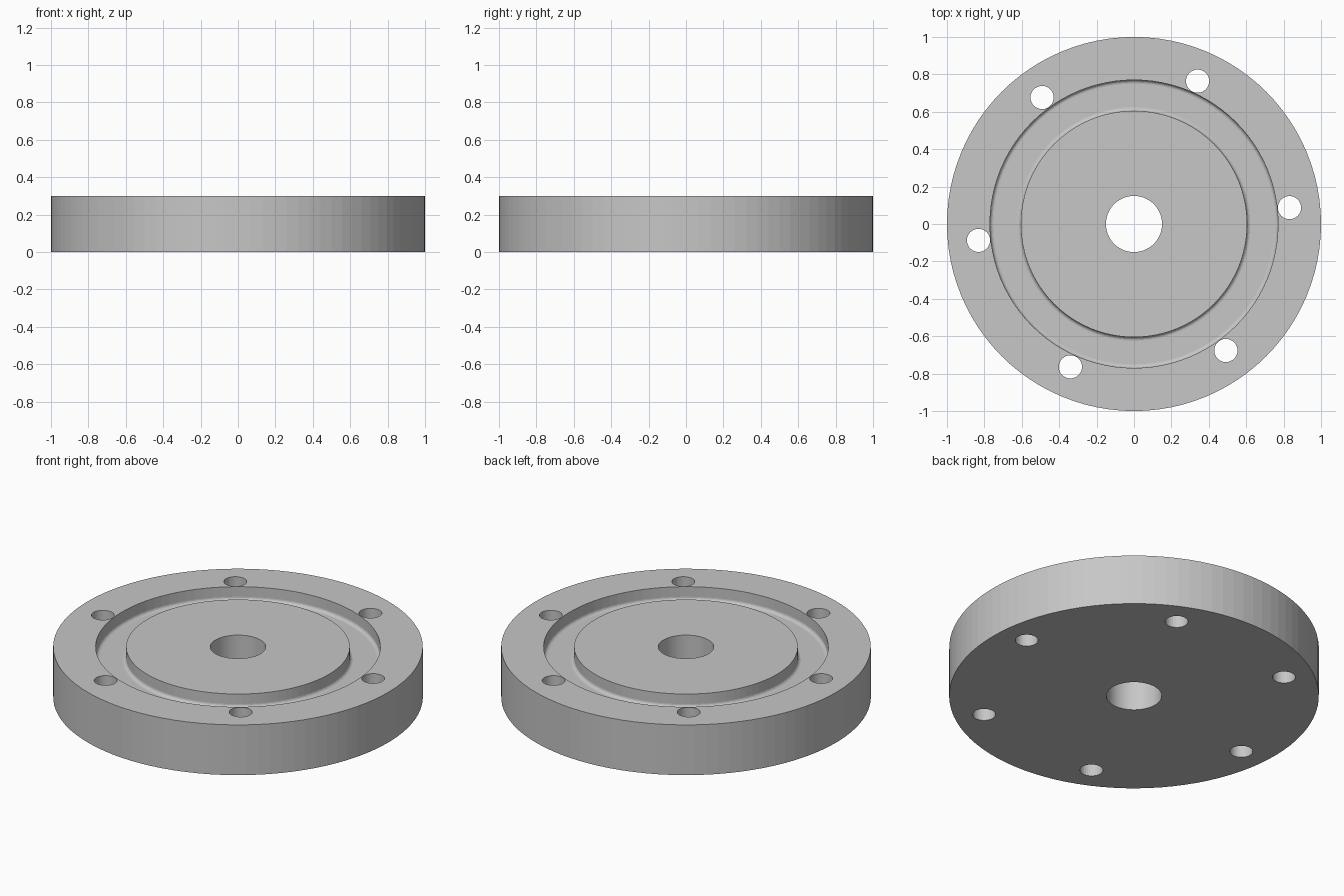
import bpy, bmesh
from math import cos, sin, pi, radians
from mathutils import Matrix, Vector

cube = bpy.data.objects.get("Cube")
if cube:
    bpy.data.objects.remove(cube, do_unlink=True)

HEIGHT, FLOOR, FILLET = 0.30, 0.22, 0.02
OUTER, BORE = 1.0, 0.15
GROOVE_IN, GROOVE_OUT = 0.605, 0.77
HOLE_CIRCLE, HOLE_RADIUS, HOLE_START = 0.836, 0.062, radians(6)

steel = bpy.data.materials.new("plain grey")
steel.use_nodes = True
grey = (0.57, 0.57, 0.57, 1)
steel.diffuse_color = grey
steel.node_tree.nodes["Principled BSDF"].inputs["Base Color"].default_value = grey


def add_object(name, bm):
    bmesh.ops.recalc_face_normals(bm, faces=bm.faces)
    mesh = bpy.data.meshes.new(name)
    bm.to_mesh(mesh)
    bm.free()
    mesh.materials.append(steel)
    obj = bpy.data.objects.new(name, mesh)
    bpy.context.collection.objects.link(obj)
    return obj


def fillet(radius, start, steps=5):
    """Quarter-round points at the groove floor, centred on radius."""
    return [(radius + FILLET * cos(a), FLOOR + FILLET + FILLET * sin(a))
            for a in (start + i * pi / 2 / steps for i in range(steps + 1))]


# Flange body: one closed cross-section turned around the z axis
profile = [(BORE, 0), (BORE, HEIGHT), (GROOVE_IN, HEIGHT)]
profile += fillet(GROOVE_IN + FILLET, pi)
profile += fillet(GROOVE_OUT - FILLET, 1.5 * pi)
profile += [(GROOVE_OUT, HEIGHT), (OUTER, HEIGHT), (OUTER, 0)]
bm = bmesh.new()
verts = [bm.verts.new((r, 0, z)) for r, z in profile]
edges = [bm.edges.new((v, verts[i - 1])) for i, v in enumerate(verts)]
bmesh.ops.spin(bm, geom=verts + edges, cent=(0, 0, 0), axis=(0, 0, 1),
               angle=2 * pi, steps=96, use_merge=True)
bmesh.ops.remove_doubles(bm, verts=bm.verts, dist=0.0001)
flange = add_object("flange_body", bm)

# Bolt holes: six through cylinders in one cutter
bm = bmesh.new()
for i in range(6):
    a = HOLE_START + i * pi / 3
    place = Vector((HOLE_CIRCLE * cos(a), HOLE_CIRCLE * sin(a), HEIGHT / 2))
    bmesh.ops.create_cone(bm, cap_ends=True, segments=32, radius1=HOLE_RADIUS,
                          radius2=HOLE_RADIUS, depth=2 * HEIGHT,
                          matrix=Matrix.Translation(place))
cutter = add_object("bolt_hole_cutter", bm)
cutter.hide_render = True
cutter.display_type = 'WIRE'
cutter.hide_set(True)

drill = flange.modifiers.new("bolt holes", 'BOOLEAN')
drill.operation = 'DIFFERENCE'
drill.solver = 'EXACT'
drill.object = cutter
